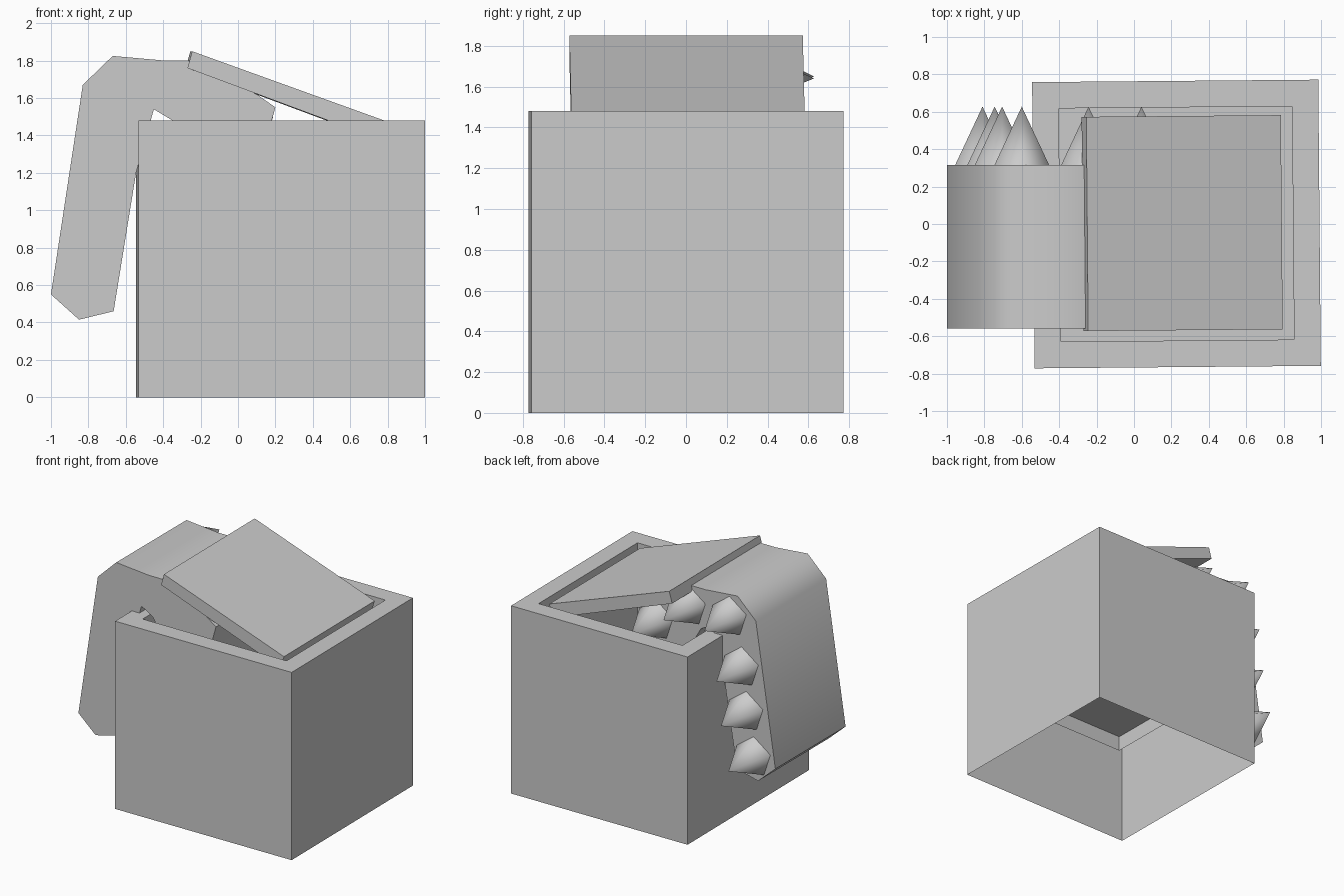
import bpy, bmesh
from math import radians, pi
from mathutils import Matrix, Vector

old = bpy.data.objects.get("Cube")
if old:
    bpy.data.objects.remove(old, do_unlink=True)

grey = bpy.data.materials.new("plain grey")
grey.use_nodes = True
grey.diffuse_color = (0.6, 0.6, 0.6, 1)
grey.node_tree.nodes["Principled BSDF"].inputs["Base Color"].default_value = (0.6, 0.6, 0.6, 1)


def finish(bm, name, smooth=None):
    mesh = bpy.data.meshes.new(name)
    bm.to_mesh(mesh)
    bm.free()
    mesh.materials.append(grey)
    obj = bpy.data.objects.new(name, mesh)
    bpy.context.collection.objects.link(obj)
    if smooth:
        bpy.ops.object.select_all(action='DESELECT')
        obj.select_set(True)
        bpy.context.view_layer.objects.active = obj
        bpy.ops.object.shade_smooth_by_angle(angle=radians(smooth))
    return obj


def block(size, centre):
    bm = bmesh.new()
    bmesh.ops.create_cube(bm, size=1)
    bmesh.ops.scale(bm, vec=size, verts=bm.verts)
    bmesh.ops.translate(bm, vec=centre, verts=bm.verts)
    bm.normal_update()
    return bm


def prism(name, profile, y0, y1, smooth=None):
    """Extrude an (x, z) outline from y0 to y1."""
    bm = bmesh.new()
    face = bm.faces.new([bm.verts.new((x, y0, z)) for x, z in profile])
    new = bmesh.ops.extrude_face_region(bm, geom=[face], use_keep_orig=True)["geom"]
    moved = [v for v in new if isinstance(v, bmesh.types.BMVert)]
    bmesh.ops.translate(bm, vec=(0, y1 - y0, 0), verts=moved)
    bmesh.ops.recalc_face_normals(bm, faces=bm.faces)
    return finish(bm, name, smooth)


BOX_X, WIDTH, HEIGHT = 0.227, 1.53, 1.48
RIM, FLOOR = 0.2, 0.74
turn = radians(0.5)

# Open-bottomed box with a recessed cavity in the top
bm = block((WIDTH, WIDTH, HEIGHT), (0, 0, HEIGHT / 2))
top = max(bm.faces, key=lambda f: f.normal.z)
bottom = min(bm.faces, key=lambda f: f.normal.z)
bmesh.ops.delete(bm, geom=[bottom], context='FACES_ONLY')
bmesh.ops.inset_individual(bm, faces=[top], thickness=RIM)
bmesh.ops.inset_individual(bm, faces=[top], thickness=0, depth=FLOOR - HEIGHT)
box = finish(bm, "box")

# Short skirt below the cavity floor
inner = WIDTH - 2 * RIM
bm = block((inner, inner, 0.12), (0, 0, FLOOR - 0.06))
caps = [f for f in bm.faces if abs(f.normal.z) > 0.5]
bmesh.ops.delete(bm, geom=caps, context='FACES_ONLY')
skirt = finish(bm, "cavity_skirt")
for obj in (box, skirt):
    obj.location.x = BOX_X
    obj.rotation_euler.z = turn

# Tilted lid resting half in the opening
lid = prism("lid", [(-0.25, 1.85), (0.79, 1.475), (0.76, 1.375), (-0.275, 1.76)], -0.57, 0.575)
lid.rotation_euler.z = turn

# Bent arm climbing out of the cavity and hanging over the side
arm_outline = [
    (-0.26, 1.80), (-0.39, 1.80), (-0.67, 1.825), (-0.83, 1.67), (-1.0, 0.55),
    (-0.85, 0.415), (-0.665, 0.46), (-0.545, 1.2), (-0.45, 1.54), (-0.35, 1.48),
    (-0.22, 1.25), (-0.24, FLOOR), (0.1, FLOOR), (0.13, 1.3), (0.2, 1.55), (0.1, 1.62)]
prism("arm", arm_outline, -0.56, 0.315, 50)

# Five-sided spikes along the rear side of the arm
for i, (x, z) in enumerate([(-0.81, 0.60), (-0.745, 0.94), (-0.705, 1.28),
                            (-0.60, 1.65), (-0.243, 1.64), (0.04, 1.45)]):
    bm = bmesh.new()
    bmesh.ops.create_cone(bm, cap_ends=True, segments=5, radius1=0.155, radius2=0, depth=0.315)
    bmesh.ops.remove_doubles(bm, verts=bm.verts, dist=0.001)
    bmesh.ops.rotate(bm, matrix=Matrix.Rotation(-pi / 2, 3, 'X'), verts=bm.verts)
    # Point one base corner upwards
    rim = max(bm.verts, key=lambda v: v.co.z)
    angle = Vector((rim.co.x, rim.co.z)).angle_signed(Vector((0, 1)))
    bmesh.ops.rotate(bm, matrix=Matrix.Rotation(angle, 3, 'Y'), verts=bm.verts)
    bmesh.ops.translate(bm, vec=(x, 0.47, z), verts=bm.verts)
    finish(bm, f"spike_{i + 1}", 75)
